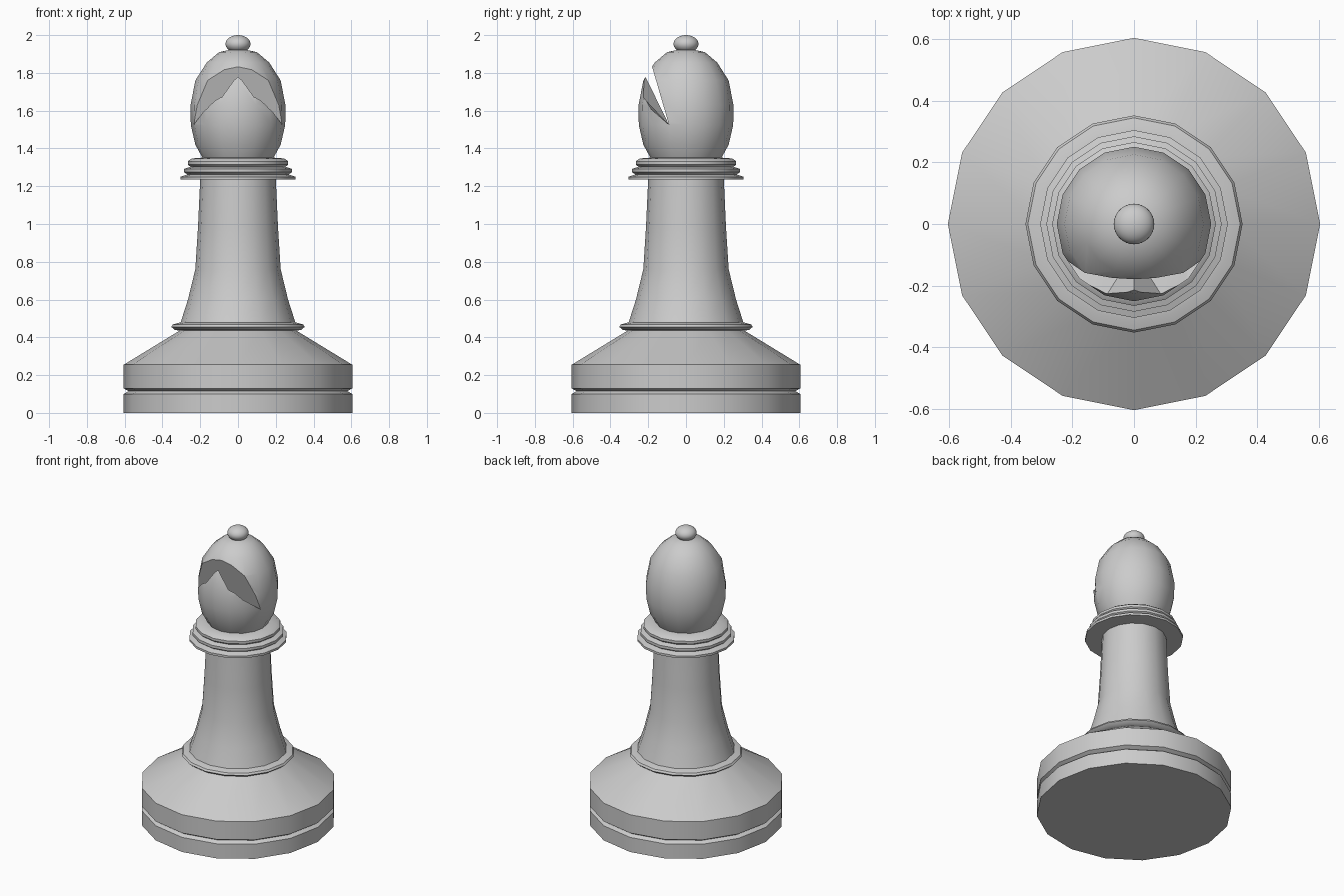
import bpy, bmesh, math

if "Cube" in bpy.data.objects:
    bpy.data.objects.remove(bpy.data.objects["Cube"])

SIDES = 16


def smooth(obj, angle=32):
    bpy.ops.object.select_all(action='DESELECT')
    bpy.context.view_layer.objects.active = obj
    obj.select_set(True)
    bpy.ops.object.shade_smooth_by_angle(angle=math.radians(angle))


def add_mesh(name, bm):
    bmesh.ops.recalc_face_normals(bm, faces=bm.faces)
    me = bpy.data.meshes.new(name)
    bm.to_mesh(me)
    bm.free()
    obj = bpy.data.objects.new(name, me)
    bpy.context.collection.objects.link(obj)
    return obj


def lathe(name, profile):
    """Revolve (radius, z) points into a closed solid with flat caps."""
    bm = bmesh.new()
    rings = [[bm.verts.new((r * math.cos(i * math.tau / SIDES),
                            r * math.sin(i * math.tau / SIDES), z))
              for i in range(SIDES)] for r, z in profile]
    for a, b in zip(rings, rings[1:]):
        for i in range(SIDES):
            j = (i + 1) % SIDES
            bm.faces.new((a[i], a[j], b[j], b[i]))
    bm.faces.new(rings[0])
    bm.faces.new(rings[-1])
    return add_mesh(name, bm)


# Wide grooved foot with sloping shoulder and ring
base = lathe("base", [(0.605, 0), (0.605, 0.10), (0.58, 0.115), (0.605, 0.13),
                      (0.605, 0.255), (0.31, 0.435), (0.335, 0.44), (0.353, 0.455),
                      (0.345, 0.468), (0.315, 0.477), (0.29, 0.48)])
smooth(base)

# Flared column
stem = lathe("stem", [(0.305, 0.475), (0.265, 0.60), (0.226, 0.76),
                      (0.212, 0.98), (0.20, 1.24)])
smooth(stem)

# Stepped collar
collar = lathe("collar", [(0.19, 1.235), (0.305, 1.235), (0.305, 1.25), (0.268, 1.262),
                          (0.285, 1.274), (0.285, 1.292), (0.252, 1.303), (0.266, 1.315),
                          (0.266, 1.332), (0.245, 1.347), (0.18, 1.352)])
smooth(collar)

# Egg-shaped head
head = lathe("head", [(0.185, 1.345), (0.226, 1.42), (0.25, 1.525), (0.251, 1.63),
                      (0.226, 1.76), (0.165, 1.855), (0.10, 1.91), (0.03, 1.925)])

# Cutter for the slanted notch: flat upper side, lower side peaked in the middle
half = [(0.27, -0.18, 0.13), (0.18, -0.12, 0.105), (0.12, -0.19, 0.2025)]
stations = ([(-x, y, z) for x, y, z in half] + [(0, -0.1725, 0.3525)] + half[::-1])
bm = bmesh.new()
sections = [[bm.verts.new((x, -0.09, 1.525)),
             bm.verts.new((x, -0.09 + dy, 1.525 + dz)),
             bm.verts.new((x, -0.194, 1.8825))] for x, dy, dz in stations]
for a, b in zip(sections, sections[1:]):
    for i in range(3):
        j = (i + 1) % 3
        bm.faces.new((a[i], a[j], b[j], b[i]))
bm.faces.new(sections[0])
bm.faces.new(sections[-1])
bmesh.ops.triangulate(bm, faces=bm.faces[:])
cutter = add_mesh("notch_cutter", bm)
cutter.hide_render = True

mod = head.modifiers.new("notch", 'BOOLEAN')
mod.operation = 'DIFFERENCE'
mod.solver = 'EXACT'
mod.object = cutter
bpy.ops.object.select_all(action='DESELECT')
bpy.context.view_layer.objects.active = head
head.select_set(True)
bpy.ops.object.modifier_apply(modifier=mod.name)
bpy.data.objects.remove(cutter)
smooth(head)

# Flattened ball on top
bpy.ops.mesh.primitive_uv_sphere_add(segments=32, ring_count=16, radius=1,
                                     location=(0, 0, 1.953))
finial = bpy.context.object
finial.name = "finial"
finial.scale = (0.066, 0.066, 0.047)
smooth(finial)
